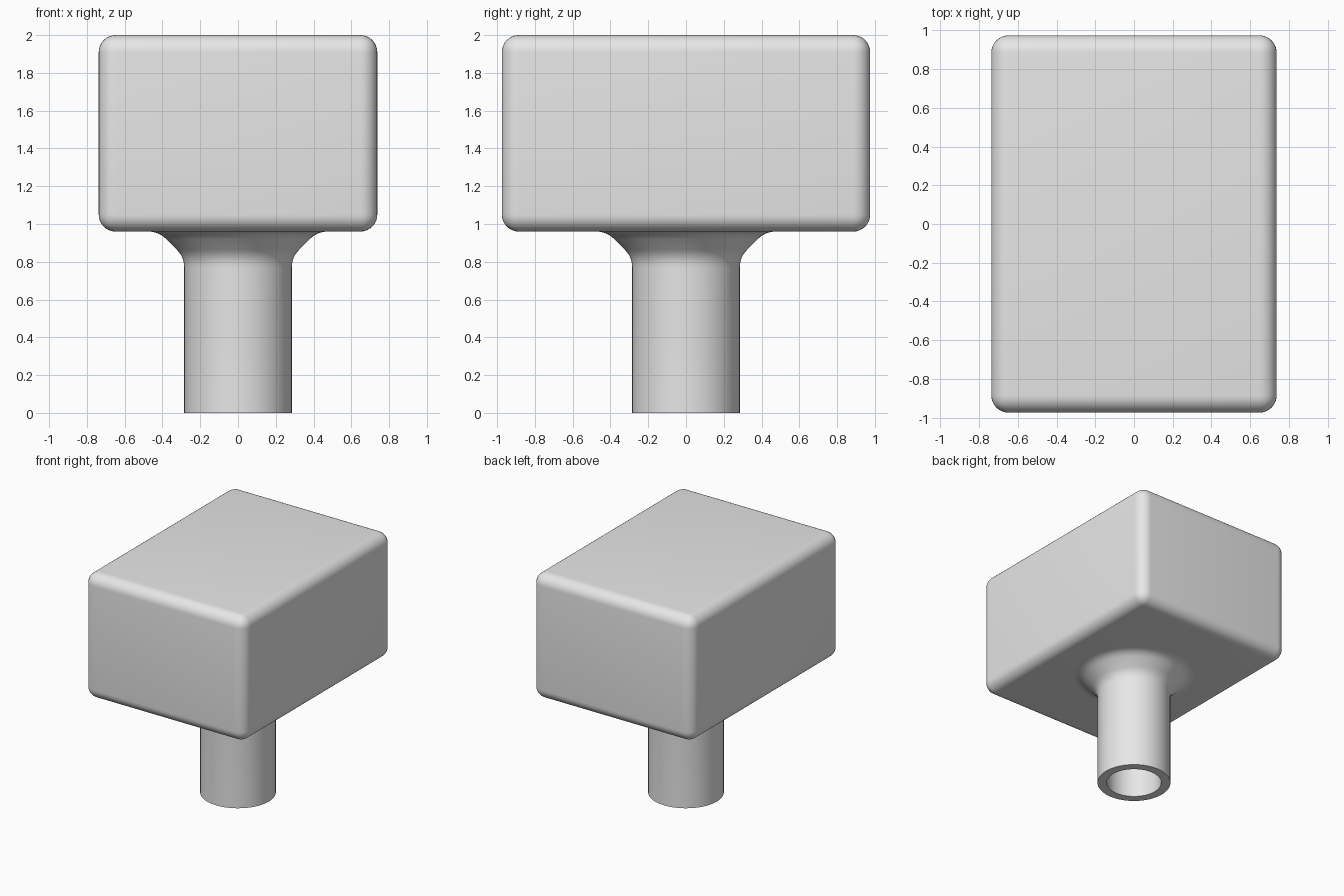
import bpy
import bmesh
import math
from mathutils import Vector

cube = bpy.data.objects.get("Cube")
if cube:
    bpy.data.objects.remove(cube, do_unlink=True)

GREY = (0.8, 0.8, 0.8, 1)
grey = bpy.data.materials.new("light grey")
grey.use_nodes = True
grey.diffuse_color = GREY
grey.node_tree.nodes["Principled BSDF"].inputs["Base Color"].default_value = GREY


def add_object(name, bm):
    """Turn a bmesh into a smooth-shaded grey object."""
    bmesh.ops.recalc_face_normals(bm, faces=bm.faces)
    mesh = bpy.data.meshes.new(name)
    bm.to_mesh(mesh)
    bm.free()
    mesh.materials.append(grey)
    obj = bpy.data.objects.new(name, mesh)
    bpy.context.collection.objects.link(obj)
    bpy.ops.object.select_all(action="DESELECT")
    obj.select_set(True)
    bpy.context.view_layer.objects.active = obj
    bpy.ops.object.shade_smooth_by_angle(angle=math.radians(30))
    return obj


def rounded(before, corner, after, size, steps=6):
    """Points of a curve that eases around a profile corner."""
    p, c, q = Vector(before), Vector(corner), Vector(after)
    a = c + (p - c).normalized() * size
    b = c + (q - c).normalized() * size
    ts = [i / steps for i in range(steps + 1)]
    return [a * (1 - t) ** 2 + c * 2 * t * (1 - t) + b * t * t for t in ts]


# Head: a block with rounded edges
bottom, top = 0.96, 2.0
bm = bmesh.new()
bmesh.ops.create_cube(bm, size=1)
bmesh.ops.scale(bm, vec=(1.475, 1.95, top - bottom), verts=bm.verts)
bmesh.ops.translate(bm, vec=(0, 0, (top + bottom) / 2), verts=bm.verts)
bmesh.ops.bevel(bm, geom=bm.edges[:], offset=0.09, segments=8,
                profile=0.5, affect="EDGES", clamp_overlap=True)
add_object("head_block", bm)

# Stem: a lathed tube with a filleted flare under the head
radius, bore = 0.285, 0.213
foot, neck = (radius, 0), (radius, 0.825)
flare, edge = (0.42, bottom), (0.6, bottom)
profile = [Vector(p) for p in ((0, 0.95), (bore, 0.95), (bore, 0), foot)]
profile += rounded(foot, neck, flare, 0.055)
profile += rounded(neck, flare, edge, 0.055)
profile.append(Vector((0, 1.0)))

bm = bmesh.new()
verts = [bm.verts.new((p.x, 0, p.y)) for p in profile]
edges = [bm.edges.new(pair) for pair in zip(verts, verts[1:])]
bmesh.ops.spin(bm, geom=verts + edges, cent=(0, 0, 0), axis=(0, 0, 1),
               angle=math.tau, steps=64, use_duplicate=False)
bmesh.ops.remove_doubles(bm, verts=bm.verts, dist=0.0005)
add_object("hollow_stem", bm)
